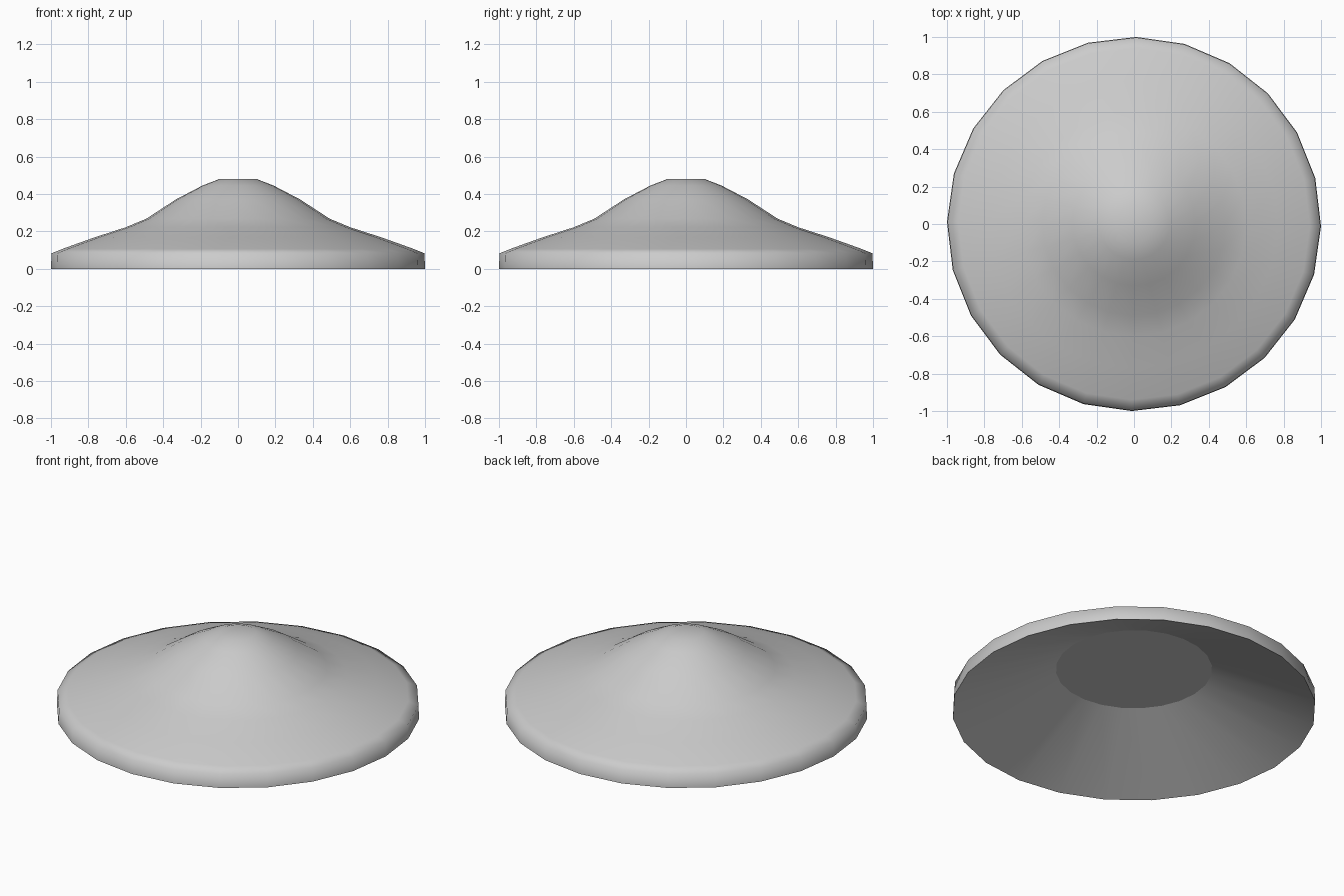
import bpy
import bmesh
from math import cos, sin, tau, radians

if "Cube" in bpy.data.objects:
    bpy.data.objects.remove(bpy.data.objects["Cube"])

SIDES = 24
TWIST = radians(-0.7)

# (radius, height) from the crown, over the rim, to the recess underneath
PROFILE = [(0.1, 0.48), (0.19, 0.445), (0.33, 0.372), (0.49, 0.268),
           (0.60, 0.222), (0.77, 0.167), (0.94, 0.106), (0.997, 0.083),
           (1.0, 0.0), (0.43, 0.257)]
SHARP_RINGS = (8, 9)  # bottom edge and recess edge


def lathe(name, profile, sharp_rings):
    bm = bmesh.new()
    rings = [[bm.verts.new((r * cos(TWIST + tau * i / SIDES),
                            r * sin(TWIST + tau * i / SIDES), z))
              for i in range(SIDES)] for r, z in profile]

    # Walls between neighbouring rings
    for upper, lower in zip(rings, rings[1:]):
        for i in range(SIDES):
            j = (i + 1) % SIDES
            bm.faces.new((upper[i], lower[i], lower[j], upper[j]))

    # Flat crown and flat recess ceiling
    bm.faces.new(rings[0])
    bm.faces.new(rings[-1][::-1])

    for face in bm.faces:
        face.smooth = True
    for k in sharp_rings:
        for i in range(SIDES):
            bm.edges.get((rings[k][i], rings[k][(i + 1) % SIDES])).smooth = False

    mesh = bpy.data.meshes.new(name)
    bm.to_mesh(mesh)
    bm.free()
    obj = bpy.data.objects.new(name, mesh)
    bpy.context.collection.objects.link(obj)
    return obj


# Wide conical hat with a hollow underside
lathe("conical_hat", PROFILE, SHARP_RINGS)
